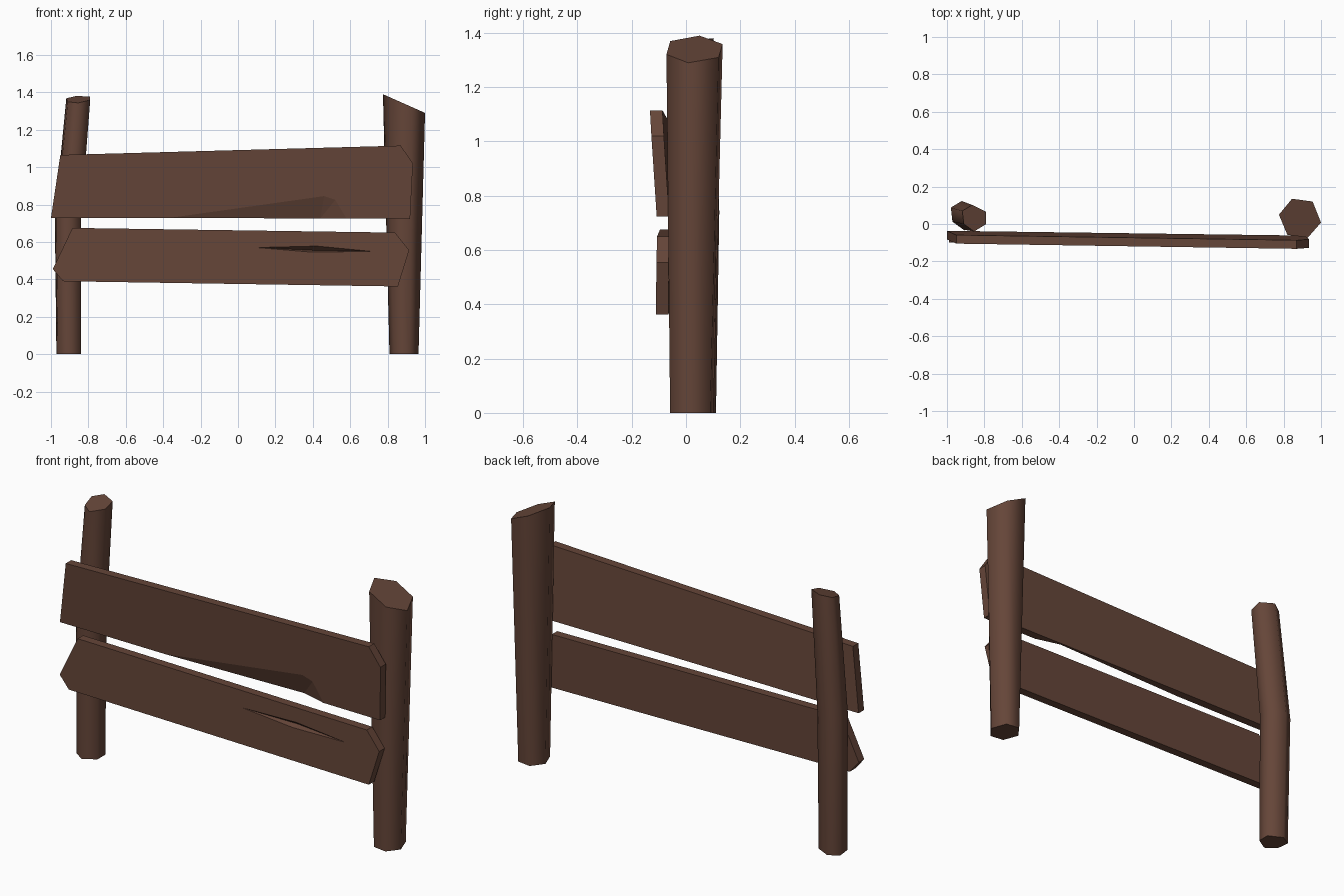
import bpy, bmesh

if "Cube" in bpy.data.objects:
    bpy.data.objects.remove(bpy.data.objects["Cube"])

wood = bpy.data.materials.new("dark brown wood")
wood.diffuse_color = (0.13, 0.06, 0.04, 1)
wood.use_nodes = True
wood.node_tree.nodes["Principled BSDF"].inputs["Base Color"].default_value = wood.diffuse_color


def finish(bm, name):
    bmesh.ops.recalc_face_normals(bm, faces=bm.faces)
    me = bpy.data.meshes.new(name)
    bm.to_mesh(me)
    bm.free()
    me.materials.append(wood)
    ob = bpy.data.objects.new(name, me)
    bpy.context.collection.objects.link(ob)
    return ob


def post(name, rings):
    """Loft six-sided rings; smooth sides, sharp flat caps."""
    bm = bmesh.new()
    loops = [[bm.verts.new(p) for p in ring] for ring in rings]
    for a, b in zip(loops, loops[1:]):
        for i in range(6):
            j = (i + 1) % 6
            bm.faces.new((a[i], a[j], b[j], b[i])).smooth = True
    for cap in (loops[0], loops[-1]):
        for e in bm.faces.new(cap).edges:
            e.smooth = False
    return finish(bm, name)


def scaled(hexa, old, new, sx, sy, z):
    """Copy of a hexagon, moved from centre old to centre new at height z."""
    return [(new[0] + (x - old[0]) * sx, new[1] + (y - old[1]) * sy, z) for x, y in hexa]


def plank(name, outline, front_y, fronts, extra, push=None, thick=0.046):
    """Board from an (x, z) outline. extra = (x, z, depth) points of the damage,
    fronts = front faces by index, push = outline point sunk into the board."""
    bm = bmesh.new()
    n = len(outline)
    pts = [(x, z, 0.035 if i == push else 0) for i, (x, z) in enumerate(outline)]
    pts += [(x, z, thick) for x, z in outline] + extra
    v = [bm.verts.new((x, front_y(x, z) + d, z)) for x, z, d in pts]
    for f in fronts:
        bm.faces.new([v[i] for i in f])
    bm.faces.new(v[n:2 * n])
    for i in range(n):
        j = (i + 1) % n
        bm.faces.new((v[i], v[j], v[n + j], v[n + i]))
    return finish(bm, name)


# right post: straight taper, slanted top
hr = [(0.775, 0.05), (0.845, 0.135), (0.955, 0.12), (1.0, 0.008), (0.93, -0.072), (0.82, -0.058)]
post("right_post", [
    scaled(hr, (0.8875, 0.03), (0.8875, 0.02), 0.69, 0.77, 0),
    [(x, y, 1.39 - (x - 0.775) * 0.445) for x, y in hr]])

# left post: bent at mid height
hl = [(-0.918, 0.07), (-0.865, 0.102), (-0.79, 0.065), (-0.79, 0.0), (-0.855, -0.04), (-0.91, 0.0)]
c = (-0.854, 0.031)
post("left_post", [
    scaled(hl, c, (-0.905, 0.038), 1.03, 1.02, 0),
    scaled(hl, c, (-0.909, 0.046), 1.1, 1.08, 0.74),
    [(x, y, 1.354 + y * 0.27 + (x + 0.855) * 0.08) for x, y in hl]])

# upper plank with a chipped lower edge
plank("upper_plank",
      [(-1.0, 0.728), (-0.95, 1.065), (0.87, 1.115), (0.935, 1.02), (0.92, 0.724),
       (0.58, 0.725), (0.44, 0.726), (-0.37, 0.728)],
      lambda x, z: -0.096 - 0.0135 * x - 0.065 * (z - 0.73),
      [(0, 1, 2, 3, 4, 5, 17, 16, 7), (7, 16, 6), (16, 17, 6), (17, 5, 6)],
      [(0.46, 0.845, 0), (0.52, 0.825, 0)], push=6)

# lower plank with a long split in its front
plank("lower_plank",
      [(-0.99, 0.455), (-0.885, 0.675), (0.84, 0.65), (0.915, 0.555), (0.855, 0.362), (-0.935, 0.39)],
      lambda x, z: -0.104 - 0.006 * x + 0.015 * (z - 0.5),
      [(0, 1, 2, 3, 14, 13, 12), (3, 4, 5, 0, 12, 15, 14),
       (12, 13, 16), (13, 14, 16), (14, 15, 16), (15, 12, 16)],
      [(0.1, 0.57, 0), (0.42, 0.578, 0), (0.71, 0.55, 0), (0.4, 0.545, 0), (0.41, 0.555, 0.03)])
